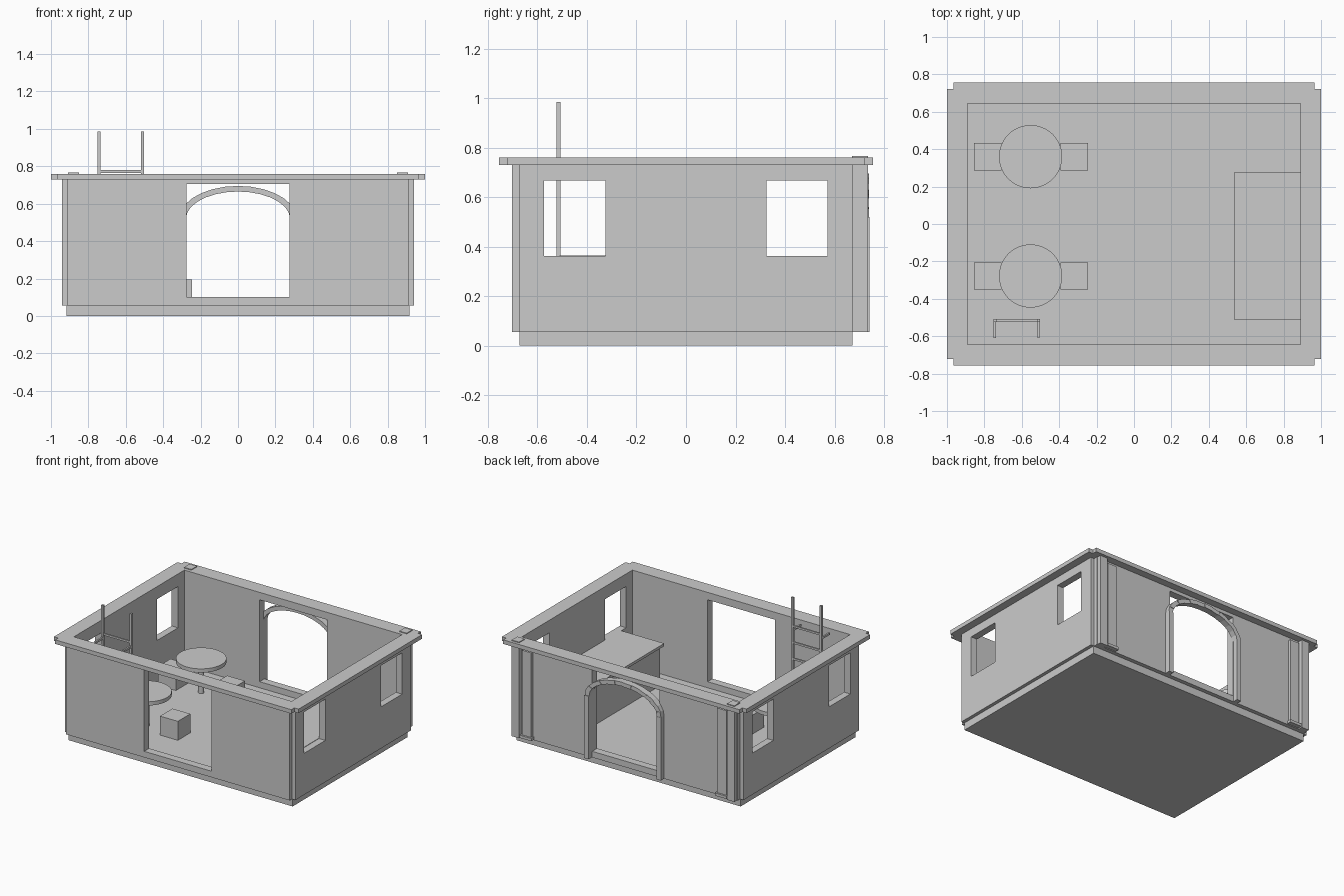
import bpy, bmesh
from math import cos, sin, pi

default = bpy.data.objects.get("Cube")
if default:
    bpy.data.objects.remove(default, do_unlink=True)

grey = bpy.data.materials.new("plain_grey")
grey.use_nodes = True
grey.diffuse_color = (0.6, 0.6, 0.6, 1)
grey.node_tree.nodes["Principled BSDF"].inputs["Base Color"].default_value = (0.6, 0.6, 0.6, 1)


def finish(name, bm):
    bmesh.ops.recalc_face_normals(bm, faces=bm.faces)
    mesh = bpy.data.meshes.new(name)
    bm.to_mesh(mesh)
    bm.free()
    mesh.materials.append(grey)
    obj = bpy.data.objects.new(name, mesh)
    bpy.context.collection.objects.link(obj)
    return obj


def prism(name, points, direction):
    """Extrude a closed outline along a direction."""
    bm = bmesh.new()
    face = bm.faces.new([bm.verts.new(p) for p in points])
    new = bmesh.ops.extrude_face_region(bm, geom=[face])["geom"]
    bmesh.ops.translate(bm, vec=direction, verts=[v for v in new if isinstance(v, bmesh.types.BMVert)])
    return finish(name, bm)


def box(name, x, y, z):
    outline = [(x[0], y[0], z[0]), (x[1], y[0], z[0]), (x[1], y[1], z[0]), (x[0], y[1], z[0])]
    return prism(name, outline, (0, 0, z[1] - z[0]))


def notched(name, wide, deep, notch, z):
    """Rectangular block with a small square notch at each corner."""
    a, b = wide - notch, deep - notch
    quarter = [(wide, b), (a, b), (a, deep)]
    outline = []
    for sx, sy in ((1, 1), (-1, 1), (-1, -1), (1, -1)):
        step = quarter if sx * sy > 0 else quarter[::-1]
        outline += [(sx * px, sy * py, z[0]) for px, py in step]
    return prism(name, outline, (0, 0, z[1] - z[0]))


def cylinder(name, centre, radius, z, sides):
    outline = [(centre[0] + radius * cos(2 * pi * i / sides),
                centre[1] + radius * sin(2 * pi * i / sides), z[0]) for i in range(sides)]
    obj = prism(name, outline, (0, 0, z[1] - z[0]))
    bpy.context.view_layer.objects.active = obj
    obj.select_set(True)
    bpy.ops.object.shade_smooth_by_angle()
    obj.select_set(False)
    return obj


def cut(obj, x, y, z):
    cutter = box("cutter", x, y, z)
    cutter.hide_render = True
    mod = obj.modifiers.new("opening", "BOOLEAN")
    mod.operation, mod.solver, mod.object = "DIFFERENCE", "EXACT", cutter
    bpy.context.view_layer.objects.active = obj
    bpy.ops.object.modifier_apply(modifier=mod.name)
    bpy.data.objects.remove(cutter, do_unlink=True)


FLOOR = 0.055
ROOM = (-0.89, 0.89), (-0.645, 0.645)

# Floor slab, walls with openings, and the coping on top
box("floor_slab", (-0.917, 0.917), (-0.672, 0.672), (0, FLOOR))
walls = notched("walls", 0.942, 0.702, 0.028, (FLOOR, 0.73))
cut(walls, *ROOM, (-1, 2))
cut(walls, (-0.275, 0.275), (-1, 1), (0.1, 0.705))
for y in ((-0.573, -0.325), (0.325, 0.571)):
    cut(walls, (-2, 2), y, (0.362, 0.667))
coping = notched("wall_coping", 1.0, 0.756, 0.035, (0.73, 0.76))
cut(coping, *ROOM, (-1, 2))

# Back columns, flat panels with feet, and arch posts
for side, s in (("left", 1), ("right", -1)):
    def mirrored(a, b):
        return tuple(sorted((s * a, s * b)))
    box(side + "_column", mirrored(0.85, 0.91), (0.67, 0.735), (FLOOR, 0.766))
    box(side + "_panel", mirrored(0.76, 0.835), (0.69, 0.722), (0.08, 0.705))
    box(side + "_panel_foot", mirrored(0.75, 0.845), (0.69, 0.735), (0.06, 0.08))
    box(side + "_arch_post", mirrored(0.278, 0.313), (0.69, 0.741), (FLOOR, 0.52))

# Arch of wedge stones
STONES = 14
for i in range(STONES):
    t0, t1 = pi * i / STONES, pi * (i + 1) / STONES
    ring = [(0.313, 0.175, t0), (0.313, 0.175, t1), (0.278, 0.145, t1), (0.278, 0.145, t0)]
    outline = [(a * cos(t), 0.69, 0.52 + b * sin(t)) for a, b, t in ring]
    prism("arch_stone", outline, (0, 0.045 + 0.004 * (i % 2), 0))

# Round tables, each with two cube stools
for y in (0.36, -0.278):
    cylinder("table_top", (-0.553, y), 0.169, (0.28, 0.308), 48)
    cylinder("table_leg", (-0.553, y), 0.02, (FLOOR, 0.28), 16)
    for x in (-0.855, -0.392):
        box("stool", (x, x + 0.146), (y - 0.073, y + 0.073), (FLOOR, 0.195))

# Counter against the left wall
box("counter_body", (0.555, 0.89), (-0.49, 0.255), (FLOOR, 0.345))
box("counter_top", (0.535, 0.89), (-0.51, 0.275), (0.345, 0.365))

# Ladder with hooks towards the front wall
for x in (-0.744, -0.511):
    box("ladder_rail", (x - 0.008, x + 0.008), (-0.523, -0.507), (FLOOR, 0.985))
    box("ladder_hook", (x - 0.006, x + 0.006), (-0.61, -0.515), (0.735, 0.75))
for i in range(6):
    z = 0.772 - 0.12 * i
    box("ladder_rung", (-0.744, -0.511), (-0.521, -0.509), (z - 0.007, z + 0.007))
